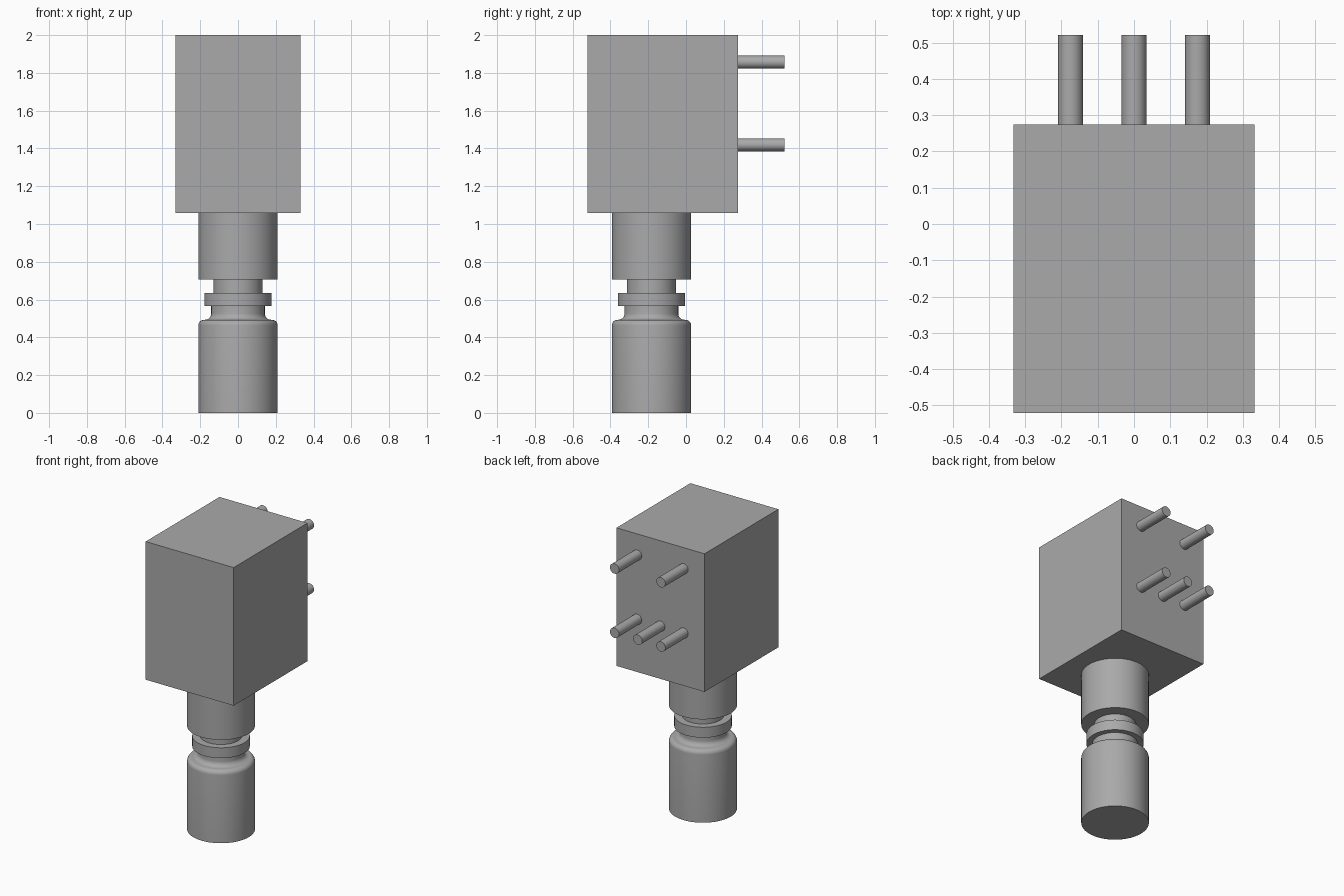
import bpy, bmesh, math
from mathutils import Matrix

cube = bpy.data.objects.get("Cube")
if cube:
    bpy.data.objects.remove(cube, do_unlink=True)

grey = bpy.data.materials.new("mid grey")
grey.use_nodes = True
grey.diffuse_color = (0.4, 0.4, 0.4, 1)
grey.node_tree.nodes["Principled BSDF"].inputs["Base Color"].default_value = (0.4, 0.4, 0.4, 1)


def finish(name, bm, smooth=True):
    bmesh.ops.recalc_face_normals(bm, faces=bm.faces)
    mesh = bpy.data.meshes.new(name)
    bm.to_mesh(mesh)
    bm.free()
    mesh.materials.append(grey)
    obj = bpy.data.objects.new(name, mesh)
    bpy.context.collection.objects.link(obj)
    if smooth:
        bpy.ops.object.select_all(action='DESELECT')
        obj.select_set(True)
        bpy.context.view_layer.objects.active = obj
        bpy.ops.object.shade_smooth_by_angle(angle=math.radians(35))
    return obj


def lathe(name, profile, centre, steps=64):
    """Spin a (radius, z) profile about a vertical axis."""
    bm = bmesh.new()
    rings = []
    for r, z in profile:
        rings.append([bm.verts.new((centre[0] + r * math.cos(2 * math.pi * i / steps),
                                    centre[1] + r * math.sin(2 * math.pi * i / steps), z))
                      for i in range(steps)])
    for a, b in zip(rings, rings[1:]):
        for i in range(steps):
            j = (i + 1) % steps
            bm.faces.new((a[i], a[j], b[j], b[i]))
    bm.faces.new(rings[0])
    bm.faces.new(rings[-1])
    return finish(name, bm)


def arc(cr, cz, radius, start, end, n=6):
    """Points of a profile fillet, angles in degrees."""
    angles = [math.radians(start + (end - start) * i / n) for i in range(n + 1)]
    return [(cr + radius * math.cos(a), cz + radius * math.sin(a)) for a in angles]


# Housing block
bm = bmesh.new()
bmesh.ops.create_cube(bm, size=1, matrix=Matrix.Translation((0, -0.123, 1.529))
                      @ Matrix.Diagonal((0.664, 0.796, 0.942, 1)))
finish("housing", bm, smooth=False)

# Collar under the housing, then the plunger with its ring and rounded shoulder
AXIS = (0, -0.183)
lathe("collar", [(0.21, 0.705), (0.21, 1.058)], AXIS)
plunger = [(0.21, 0.0)]
plunger += arc(0.18, 0.463, 0.03, 0, 90)
plunger += arc(0.175, 0.526, 0.033, 270, 180)
plunger += [(0.142, 0.565), (0.178, 0.565), (0.178, 0.636), (0.13, 0.636), (0.13, 0.72)]
lathe("plunger", plunger, AXIS)

# Terminal pins on the back: two above, three below
for row, z, xs in (("upper", 1.857, (-0.175, 0.175)),
                   ("lower", 1.419, (-0.175, 0, 0.175))):
    for x in xs:
        side = "right" if x < 0 else "left" if x > 0 else "middle"
        bm = bmesh.new()
        bmesh.ops.create_cone(bm, cap_ends=True, segments=32, radius1=0.034, radius2=0.034,
                              depth=0.26, matrix=Matrix.Translation((x, 0.391, z))
                              @ Matrix.Rotation(math.pi / 2, 4, 'X'))
        finish(f"{row}_{side}_pin", bm)
